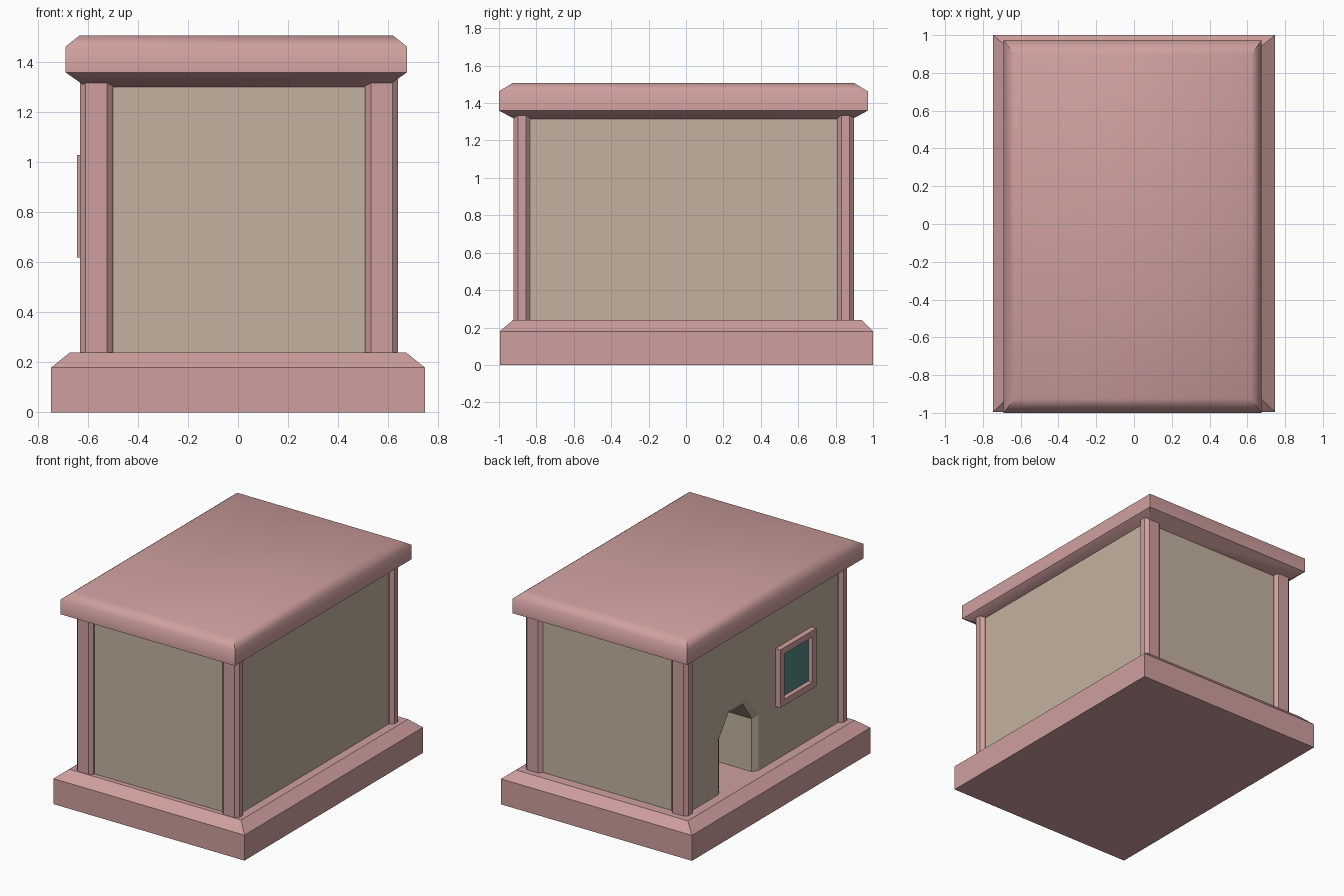
import bpy, bmesh

if "Cube" in bpy.data.objects:
    bpy.data.objects.remove(bpy.data.objects["Cube"])

def material(name, rgb):
    m = bpy.data.materials.new(name)
    m.diffuse_color = (*rgb, 1)
    m.use_nodes = True
    m.node_tree.nodes["Principled BSDF"].inputs["Base Color"].default_value = m.diffuse_color
    return m

pink = material("pink_stone", (0.62, 0.35, 0.34))
beige = material("beige_plaster", (0.55, 0.45, 0.35))
teal = material("teal_glass", (0.08, 0.24, 0.23))

def loft(name, rings, mat, closed=False, smooth=False, sharp_rings=()):
    """Skin equal-length rings; cap the ends, or join last to first if closed."""
    bm = bmesh.new()
    vs = [[bm.verts.new(p) for p in r] for r in rings]
    n = len(vs[0])
    for i in range(len(vs) if closed else len(vs) - 1):
        a, b = vs[i], vs[(i + 1) % len(vs)]
        for j in range(n):
            k = (j + 1) % n
            bm.faces.new((a[j], a[k], b[k], b[j]))
    if not closed:
        bm.faces.new(vs[0])
        bm.faces.new(vs[-1])
    bmesh.ops.recalc_face_normals(bm, faces=bm.faces)
    if smooth:
        for f in bm.faces:
            f.smooth = True
        for a, b in zip(vs, vs[1:]):          # corner edges stay crisp
            for p, q in zip(a, b):
                bm.edges.get((p, q)).smooth = False
        for i in sharp_rings:
            for j in range(n):
                bm.edges.get((vs[i][j], vs[i][(j + 1) % n])).smooth = False
    me = bpy.data.meshes.new(name)
    bm.to_mesh(me)
    bm.free()
    me.materials.append(mat)
    ob = bpy.data.objects.new(name, me)
    bpy.context.collection.objects.link(ob)
    return ob

def rect(x0, x1, y0, y1, z):
    return [(x0, y0, z), (x1, y0, z), (x1, y1, z), (x0, y1, z)]

# stepped base with sloped shoulder
loft("base", [rect(-.747, .747, -.995, 1.0, 0), rect(-.747, .747, -.995, 1.0, .18),
              rect(-.672, .672, -.925, .94, .24)], pink)

# roof slab, bevelled above and below
def roof_ring(dx, dy, z):
    return rect(-.69 + dx, .676 - dx, -1.0 + dy, .973 - dy, z)
loft("roof", [roof_ring(.10, .13, 1.29), roof_ring(0, 0, 1.36), roof_ring(0, 0, 1.463),
              roof_ring(.057, .075, 1.508)], pink, smooth=True, sharp_rings=(1,))

# wall block
WX = -.605
walls = loft("walls", [rect(WX, .612, -.89, .87, .22), rect(WX, .612, -.89, .87, 1.4)], beige)

# doorway passage with a chamfered rim, cut into the left wall
def door_ring(x, inset):
    w, t, s, top = .223 - inset, .10 - inset * .4, .63 - inset * .4, .795 - inset
    c = .277
    return [(x, c - w, .2), (x, c + w, .2), (x, c + w, s), (x, c + t, top),
            (x, c - t, top), (x, c - w, s)]
cutter = loft("door_cutter", [door_ring(WX - .05, 0), door_ring(WX, 0),
                              door_ring(WX + .025, .04), door_ring(-.15, .04)], beige)
cutter.hide_render = True
cutter.hide_viewport = True
cut = walls.modifiers.new("doorway", "BOOLEAN")
cut.operation = "DIFFERENCE"
cut.solver = "EXACT"
cut.object = cutter

# chamfered corner posts
def post_ring(cx, cy, z, hx=.066, hy=.044, c=.023):
    return [(cx - hx + c, cy - hy, z), (cx + hx - c, cy - hy, z), (cx + hx, cy - hy + c, z),
            (cx + hx, cy + hy - c, z), (cx + hx - c, cy + hy, z), (cx - hx + c, cy + hy, z),
            (cx - hx, cy + hy - c, z), (cx - hx, cy - hy + c, z)]
for side, cx in (("left", -.566), ("right", .574)):
    for end, cy in (("front", -.877), ("back", .853)):
        loft(f"{end}_{side}_post", [post_ring(cx, cy, .23), post_ring(cx, cy, 1.37)], pink)

# window frame and pane on the left wall
def window_ring(x, i):
    y0, y1, z0, z1 = -.537 + i, -.135 - i, .62 + i, 1.03 - i
    return [(x, y0, z0), (x, y1, z0), (x, y1, z1), (x, y0, z1)]
loft("window_frame", [window_ring(WX + .02, 0), window_ring(-.644, 0),
                      window_ring(-.644, .045), window_ring(WX + .02, .05)], pink, closed=True)
loft("window_pane", [window_ring(WX + .01, .045), window_ring(-.615, .045)], teal)
